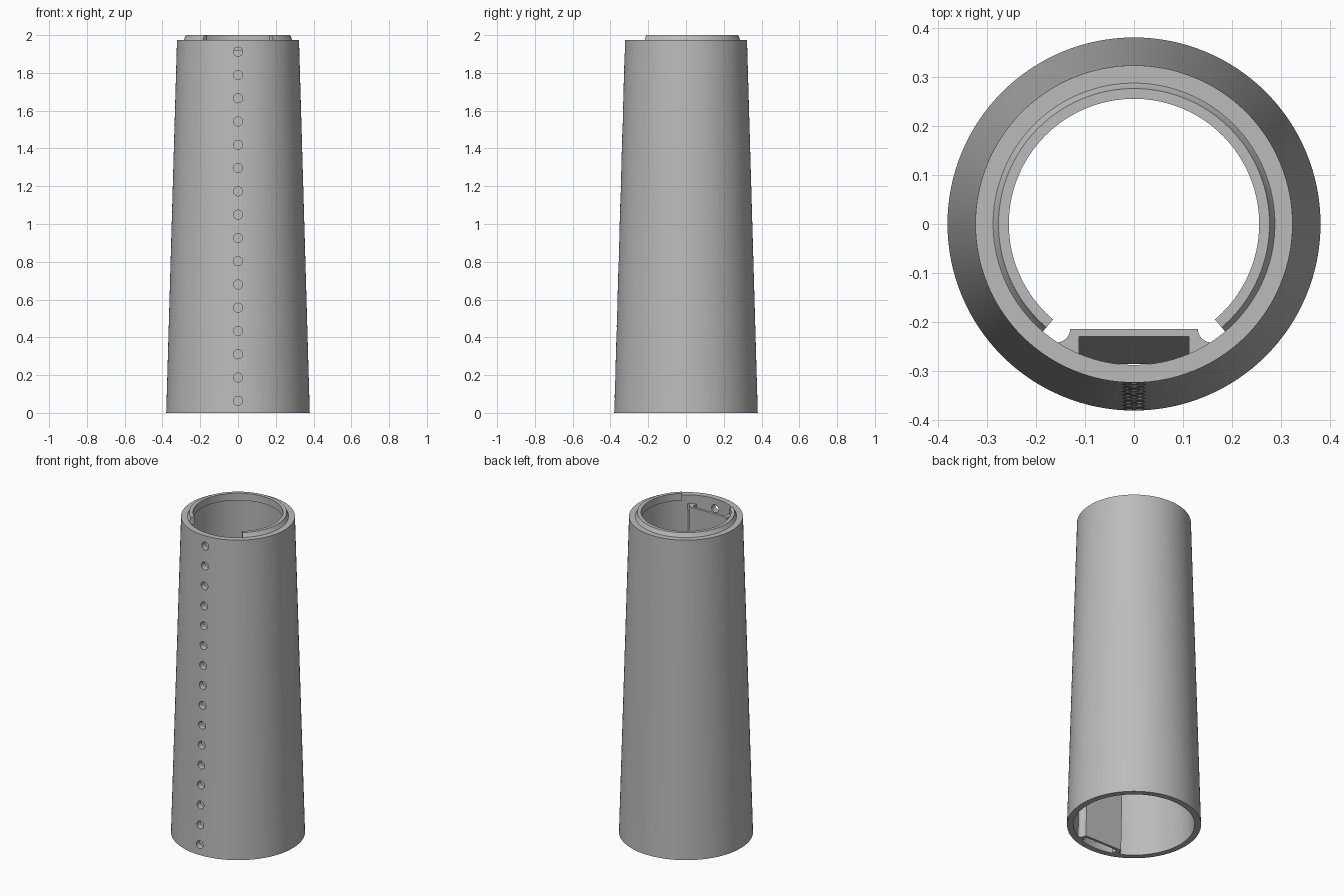
import bpy, bmesh, math
from mathutils import Matrix

cube = bpy.data.objects.get("Cube")
if cube:
    bpy.data.objects.remove(cube)

H = 1.975                       # height of the tapered wall
R_BOTTOM, R_TOP, WALL = 0.38, 0.323, 0.036

grey = bpy.data.materials.new("plain_grey")
grey.use_nodes = True
grey.diffuse_color = (0.5, 0.5, 0.5, 1)
grey.node_tree.nodes["Principled BSDF"].inputs["Base Color"].default_value = (0.5, 0.5, 0.5, 1)


def inner_radius(z):
    return R_BOTTOM + (R_TOP - R_BOTTOM) * z / H - WALL


def make(name, bm):
    bmesh.ops.recalc_face_normals(bm, faces=bm.faces)
    mesh = bpy.data.meshes.new(name)
    bm.to_mesh(mesh)
    bm.free()
    mesh.materials.append(grey)
    obj = bpy.data.objects.new(name, mesh)
    bpy.context.collection.objects.link(obj)
    return obj


def select(obj):
    bpy.ops.object.select_all(action='DESELECT')
    obj.select_set(True)
    bpy.context.view_layer.objects.active = obj


def smooth(obj):
    select(obj)
    bpy.ops.object.shade_smooth_by_angle(angle=math.radians(30))


def loft(bm, rings, closed):
    """Skin closed sections; cap the two ends unless the loft is closed."""
    loops = [[bm.verts.new(p) for p in ring] for ring in rings]
    n = len(loops[0])
    pairs = list(zip(loops, loops[1:]))
    if closed:
        pairs.append((loops[-1], loops[0]))
    for a, b in pairs:
        for i in range(n):
            j = (i + 1) % n
            bm.faces.new((a[i], a[j], b[j], b[i]))
    if not closed:
        bm.faces.new(loops[0])
        bm.faces.new(loops[-1])


def lathe(name, profile, start=0, sweep=360, steps=128):
    """Turn an (r, z) profile round z; angles in degrees from the front."""
    full = sweep == 360
    rings = []
    for k in range(steps if full else steps + 1):
        a = math.radians(start + sweep * k / steps)
        rings.append([(r * math.sin(a), -r * math.cos(a), z) for r, z in profile])
    bm = bmesh.new()
    loft(bm, rings, full)
    return make(name, bm)


# Tapered hollow wall
wall = lathe("tapered_wall", [(R_BOTTOM, 0), (R_TOP, H),
                              (R_TOP - WALL, H), (R_BOTTOM - WALL, 0)])

# Column of round holes drilled through the front of the wall
bm = bmesh.new()
for i in range(16):
    place = Matrix.Translation((0, -0.33, 0.064 + 0.1232 * i)) @ Matrix.Rotation(math.pi / 2, 4, 'X')
    bmesh.ops.create_cone(bm, cap_ends=True, segments=32, radius1=0.024,
                          radius2=0.024, depth=0.16, matrix=place)
cutter = make("hole_cutter", bm)
cutter.hide_render = True
drill = wall.modifiers.new("holes", 'BOOLEAN')
drill.operation = 'DIFFERENCE'
drill.solver = 'EXACT'
drill.object = cutter
select(wall)
bpy.ops.object.modifier_apply(modifier="holes")
bpy.data.objects.remove(cutter)
smooth(wall)

# Open locking lip on the rim, with a gap at the front
lip = lathe("rim_lip", [(0.276, 2.0), (0.255, 2.0), (0.255, 1.955),
                        (0.292, 1.955), (0.292, 1.97), (0.287, H)],
            start=40.3, sweep=279.4)
smooth(lip)


# Flat inner channel behind the holes, following the taper
def channel_section(z):
    r = inner_radius(z)
    face, pocket = -(r - 0.075), -(r - 0.059)

    def on_wall(x, embed=0.006):
        return -math.sqrt((r + embed) ** 2 - x * x)
    half = [(0.112, pocket), (0.112, on_wall(0.112)), (0.158, on_wall(0.158))]
    foot = on_wall(0.158, 0)
    for k in range(7):          # concave fillet from the wall to the flat face
        t = math.pi / 2 * k / 6
        half.append((0.158 - 0.028 * math.sin(t),
                     face + (foot - face) * math.cos(t)))
    both = half + [(-x, y) for x, y in reversed(half)]
    return [(x, y, z) for x, y in both]


bm = bmesh.new()
loft(bm, [channel_section(z) for z in (0, 0.64, 1.28, 1.92)], False)
smooth(make("inner_channel", bm))
